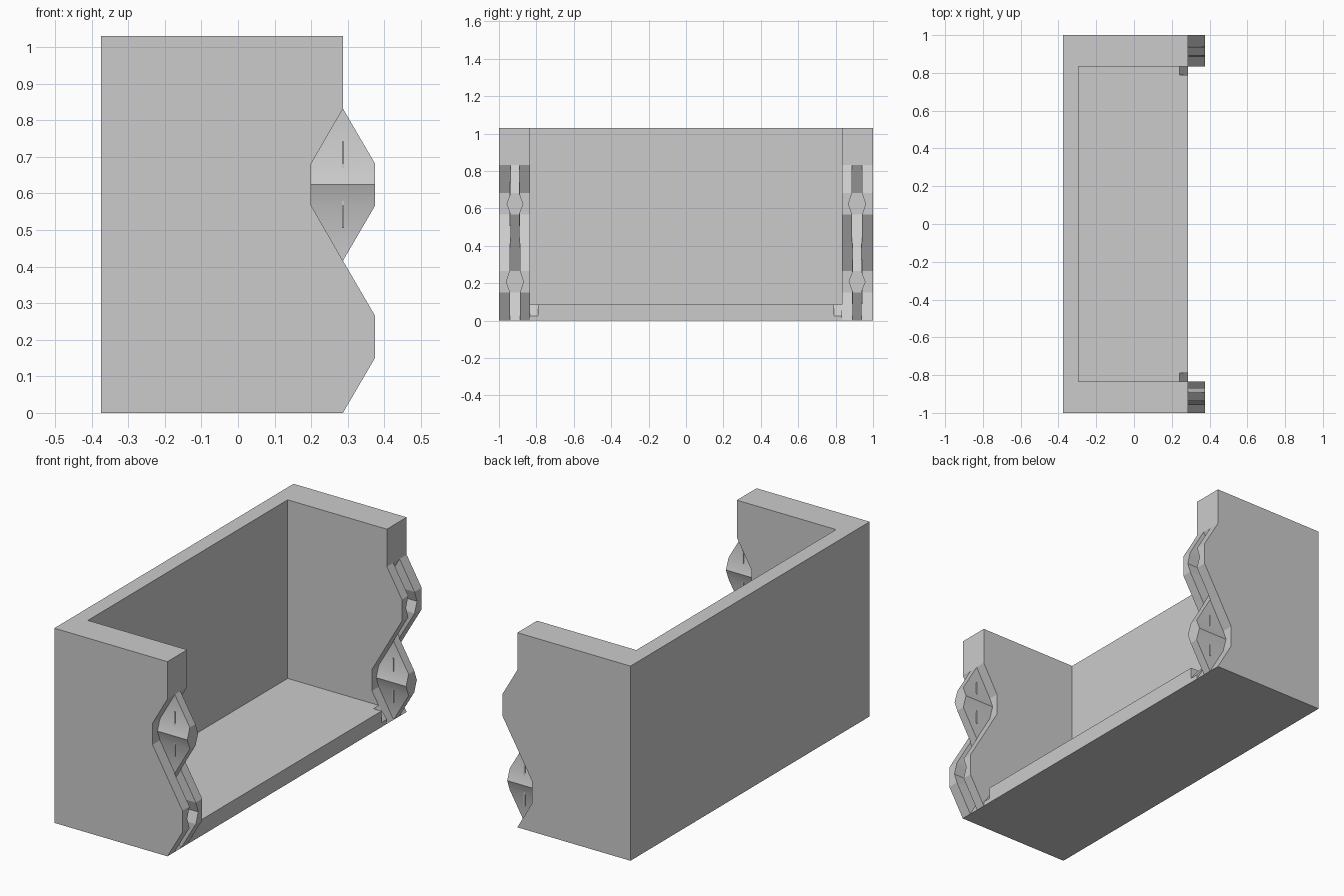
import bpy, bmesh, math

cube = bpy.data.objects.get("Cube")
if cube:
    bpy.data.objects.remove(cube, do_unlink=True)

grey = bpy.data.materials.new("plain_grey")
grey.use_nodes = True
grey.diffuse_color = (0.6, 0.6, 0.6, 1)
grey.node_tree.nodes["Principled BSDF"].inputs["Base Color"].default_value = (0.6, 0.6, 0.6, 1)

# Main dimensions
BACK, EDGE, INNER_X, HEIGHT = -0.375, 0.287, -0.294, 1.03
DEEP, PROUD = 0.2, 0.375           # innermost and outermost x of the knuckles
INNER_Y, TONGUE_Y = 0.835, 0.9145
FLOOR = 0.085
PITCH = 0.416                      # height of one knuckle
SHOULDER, RIDGE = 0.151, 0.208     # heights within one knuckle


def finish(name, bm):
    bmesh.ops.remove_doubles(bm, verts=bm.verts, dist=1e-5)
    bmesh.ops.dissolve_degenerate(bm, edges=bm.edges, dist=1e-5)
    bmesh.ops.recalc_face_normals(bm, faces=bm.faces)
    mesh = bpy.data.meshes.new(name)
    bm.to_mesh(mesh)
    bm.free()
    mesh.materials.append(grey)
    obj = bpy.data.objects.new(name, mesh)
    bpy.context.collection.objects.link(obj)
    return obj


def prism(name, outline, y0, y1):
    """Extrude an x-z outline along y."""
    bm = bmesh.new()
    face = bm.faces.new([bm.verts.new((x, y0, z)) for x, z in outline])
    out = bmesh.ops.extrude_face_region(bm, geom=[face])
    verts = [v for v in out["geom"] if isinstance(v, bmesh.types.BMVert)]
    bmesh.ops.translate(bm, verts=verts, vec=(0, y1 - y0, 0))
    return finish(name, bm)


def box(name, x0, x1, y0, y1, z0, z1):
    return prism(name, [(x0, z0), (x1, z0), (x1, z1), (x0, z1)], y0, y1)


def knuckle(name, y, z, half, ridge, reach=None):
    """Six-sided knuckle with a ridge across both sides; reach squares off its front."""
    tip, front = reach or EDGE, reach or PROUD
    rows = [(0, EDGE, tip, half), (SHOULDER, DEEP, front, half), (RIDGE, DEEP, front, ridge),
            (PITCH - SHOULDER, DEEP, front, half), (PITCH, EDGE, tip, half)]
    bm = bmesh.new()
    rings = [[bm.verts.new((px, y + py, z + h))
              for px, py in ((a, -w), (b, -w), (b, w), (a, w))] for h, a, b, w in rows]
    for low, high in zip(rings, rings[1:]):
        for i in range(4):
            j = (i + 1) % 4
            bm.faces.new((low[i], low[j], high[j], high[i]))
    bm.faces.new(rings[0])
    bm.faces.new(rings[-1])
    return finish(name, bm)


def cut(obj, cutter):
    mod = obj.modifiers.new("cut", "BOOLEAN")
    mod.operation, mod.solver, mod.object = "DIFFERENCE", "EXACT", cutter
    graph = bpy.context.evaluated_depsgraph_get()
    obj.data = bpy.data.meshes.new_from_object(obj.evaluated_get(graph))
    obj.modifiers.clear()
    bpy.data.objects.remove(cutter, do_unlink=True)


def smooth(obj):
    bpy.ops.object.select_all(action="DESELECT")
    obj.select_set(True)
    bpy.context.view_layer.objects.active = obj
    bpy.ops.object.shade_smooth_by_angle(angle=math.radians(30))


# Back panel and floor
box("back_panel", BACK, INNER_X, -INNER_Y, INNER_Y, 0, HEIGHT)
floor = box("floor", INNER_X, EDGE, -INNER_Y, INNER_Y, 0, FLOOR)

for side, label, tongue_level in ((-1, "front", 1), (1, "rear", 0)):
    # Sloped notch in the floor corner
    notch = [(0.24, FLOOR), (0.24, 0.1), (0.3, 0.1), (0.3, 0.007)]
    cut(floor, prism("notch_cutter", notch, *sorted((side * 0.79, side * 0.9))))

    # End wall with a zigzag edge: scooped beside the tongue, proud beside the slot
    outline = [(BACK, 0), (EDGE, 0)]
    for level in (0, 1):
        x = DEEP if level == tongue_level else PROUD
        z = level * PITCH
        outline += [(x, z + SHOULDER), (x, z + PITCH - SHOULDER), (EDGE, z + PITCH)]
    outline += [(EDGE, HEIGHT), (BACK, HEIGHT)]
    wall = prism(label + "_end_wall", outline, *sorted((side * INNER_Y, side)))
    slot_z = (1 - tongue_level) * PITCH
    cut(wall, knuckle("slot_cutter", side * TONGUE_Y, slot_z, 0.0265, 0.046, reach=0.6))

    # Interlocking tongue with small upright ribs on its faces
    base = tongue_level * PITCH
    smooth(knuckle(label + "_tongue", side * TONGUE_Y, base, 0.0235, 0.045))
    for place, low in (("lower", 0.09), ("upper", PITCH - 0.17)):
        box(label + "_" + place + "_rib", EDGE - 0.003, EDGE + 0.003,
            side * TONGUE_Y - 0.028, side * TONGUE_Y + 0.028, base + low, base + low + 0.08)
